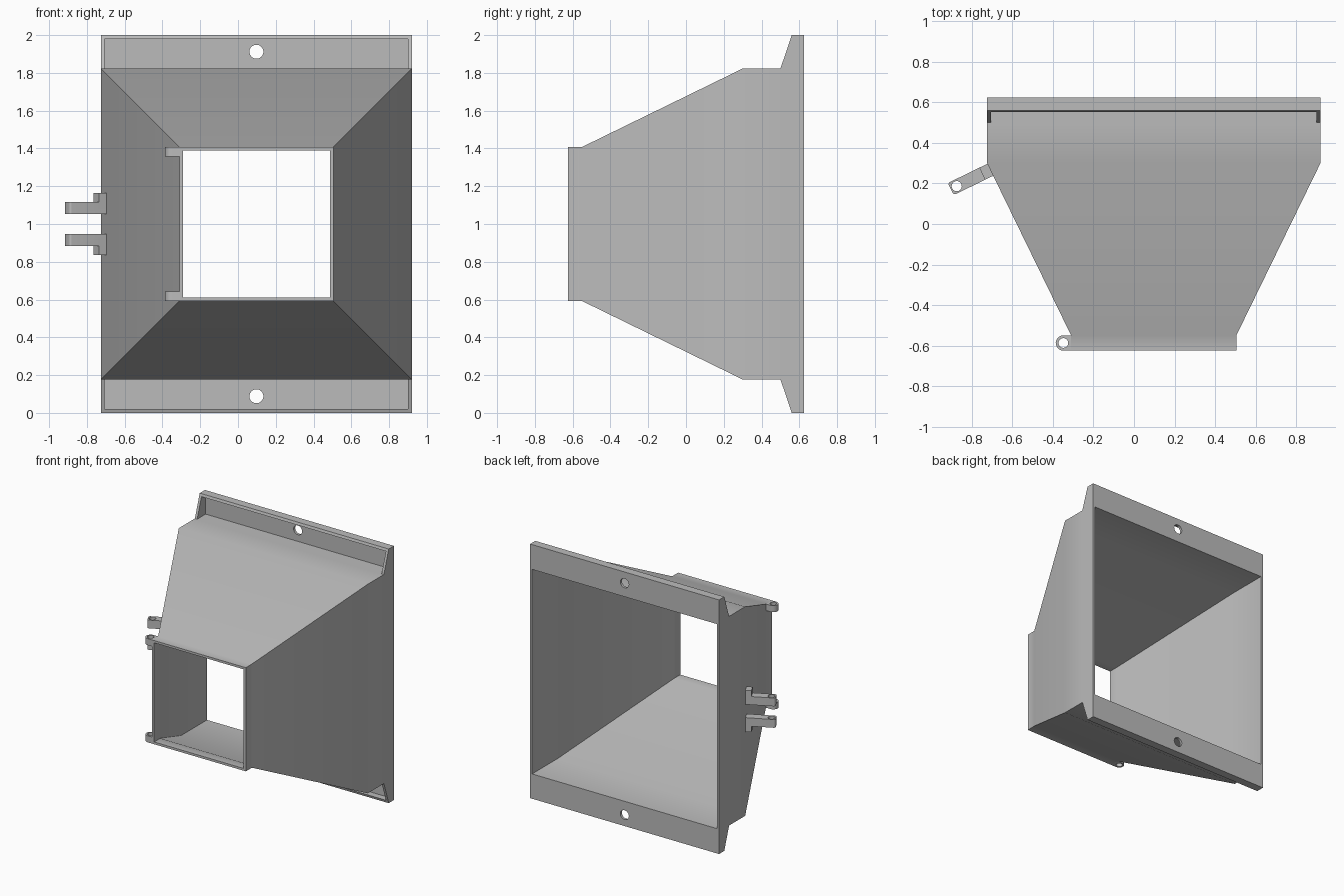
import bpy, bmesh, math
from mathutils import Vector, Matrix

if "Cube" in bpy.data.objects:
    bpy.data.objects.remove(bpy.data.objects["Cube"])

CX, CZ = 0.0975, 1.0          # funnel axis
BIG, SMALL, WALL = 0.823, 0.408, 0.018
Y0, Y1, Y2, Y3 = -0.625, -0.55, 0.30, 0.625

grey = bpy.data.materials.new("plain grey")
grey.diffuse_color = (0.5, 0.5, 0.5, 1)
grey.use_nodes = True
grey.node_tree.nodes["Principled BSDF"].inputs["Base Color"].default_value = grey.diffuse_color


def make(name, bm):
    bmesh.ops.recalc_face_normals(bm, faces=bm.faces)
    me = bpy.data.meshes.new(name)
    bm.to_mesh(me)
    bm.free()
    ob = bpy.data.objects.new(name, me)
    me.materials.append(grey)
    bpy.context.collection.objects.link(ob)
    return ob


def prism(name, pts, a, b, axis):
    """Extrude an outline from a to b: (y, z) along X, (x, z) along Y or (x, y) along Z."""
    place = {'X': lambda u, v, t: (t, u, v),
             'Y': lambda u, v, t: (u, t, v),
             'Z': lambda u, v, t: (u, v, t)}[axis]
    bm = bmesh.new()
    lo = [bm.verts.new(place(u, v, a)) for u, v in pts]
    hi = [bm.verts.new(place(u, v, b)) for u, v in pts]
    bm.faces.new(lo)
    bm.faces.new(hi)
    n = len(pts)
    for i in range(n):
        j = (i + 1) % n
        bm.faces.new((lo[i], lo[j], hi[j], hi[i]))
    return make(name, bm)


def arc(cx, cy, r, a0, a1, n):
    return [(cx + r * math.cos(math.radians(a0 + (a1 - a0) * i / n)),
             cy + r * math.sin(math.radians(a0 + (a1 - a0) * i / n))) for i in range(n + 1)]


def circle(cx, cy, r, n=24):
    return arc(cx, cy, r, 0, 360, n)[:-1]


def combine(ob, other, op):
    """Apply a boolean and discard the second object."""
    m = ob.modifiers.new("bool", 'BOOLEAN')
    m.operation, m.object, m.solver = op, other, 'EXACT'
    deps = bpy.context.evaluated_depsgraph_get()
    me = bpy.data.meshes.new_from_object(ob.evaluated_get(deps))
    ob.modifiers.clear()
    ob.data = me
    bpy.data.objects.remove(other)


# Funnel: hollow square shell, outer rings then inner rings back to the start
bm = bmesh.new()
rings = [(Y0, SMALL), (Y1, SMALL), (Y2, BIG), (Y3, BIG)]
rings += [(y, h - WALL) for y, h in reversed(rings)]
loops = [[bm.verts.new((CX + sx * h, y, CZ + sz * h))
          for sx, sz in ((-1, -1), (1, -1), (1, 1), (-1, 1))] for y, h in rings]
for k, ring in enumerate(loops):
    nxt = loops[(k + 1) % len(loops)]
    for i in range(4):
        j = (i + 1) % 4
        bm.faces.new((ring[i], ring[j], nxt[j], nxt[i]))
funnel = make("funnel", bm)

# Mounting flanges above and below: sloped ends, open pocket and screw hole
for s in (1, -1):
    outline = [(Y3, CZ + s * 0.815), (Y3, CZ + s), (0.56, CZ + s),
               (0.50, CZ + s * BIG), (0.50, CZ + s * 0.815)]
    flange = prism("flange", outline, CX - BIG, CX + BIG, 'X')
    z0, z1 = CZ + s * BIG, CZ + s * 0.98
    pocket = prism("pocket", [(0.4, z0), (0.605, z0), (0.605, z1), (0.4, z1)],
                   CX - BIG + 0.02, CX + BIG - 0.02, 'X')
    combine(flange, pocket, 'DIFFERENCE')
    hole = prism("screw_hole", circle(CX, CZ + s * 0.912, 0.037), 0.5, 0.7, 'Y')
    combine(flange, hole, 'DIFFERENCE')
    combine(funnel, flange, 'UNION')

# Hinge ears on the left edge of the front neck
for name, z0, z1 in (("upper_hinge_ear", 1.357, 1.408), ("lower_hinge_ear", 0.592, 0.643)):
    r = (Y1 - Y0) / 2
    yc = (Y0 + Y1) / 2
    left = CX - SMALL
    outline = [(left + 0.01, Y0), (left + 0.01, Y1)] + arc(-0.349, yc, r, 90, 270, 14)
    ear = prism(name, outline, z0, z1, 'Z')
    combine(ear, prism("pin_hole", circle(-0.349, yc, 0.024), 0, 2, 'Z'), 'DIFFERENCE')

# Latch arms standing square to the sloped left wall (local x outward, local y along the wall)
out = Vector((-(Y2 - Y1), -(BIG - SMALL), 0)).normalized()
along = Vector((-out.y, out.x, 0))
frame = Matrix((out, along, (0, 0, 1))).transposed().to_4x4()
frame.translation = Vector((-0.709, 0.268, 0))
W, L, R = 0.033, 0.218, 0.012
for s, name in ((1, "upper_latch_arm"), (-1, "lower_latch_arm")):
    outline = [(-0.004, -W)] + arc(L - R, -W + R, R, -90, 0, 4) \
        + arc(L - R, W - R, R, 0, 90, 4) + [(-0.004, W)]
    arm = prism(name, outline, CZ + s * 0.052, CZ + s * 0.117, 'Z')
    foot = prism("foot", [(-0.004, -W), (0.045, -W), (0.045, W), (-0.004, W)],
                 CZ + s * 0.08, CZ + s * 0.163, 'Z')
    combine(arm, foot, 'UNION')
    combine(arm, prism("pin_hole", circle(L - 0.033, 0, 0.025), 0, 2, 'Z'), 'DIFFERENCE')
    arm.data.transform(frame)

# Smooth the gentle bends and keep real corners sharp
for ob in bpy.context.collection.objects:
    bpy.ops.object.select_all(action='DESELECT')
    ob.select_set(True)
    bpy.context.view_layer.objects.active = ob
    bpy.ops.object.shade_smooth_by_angle(angle=math.radians(30))
